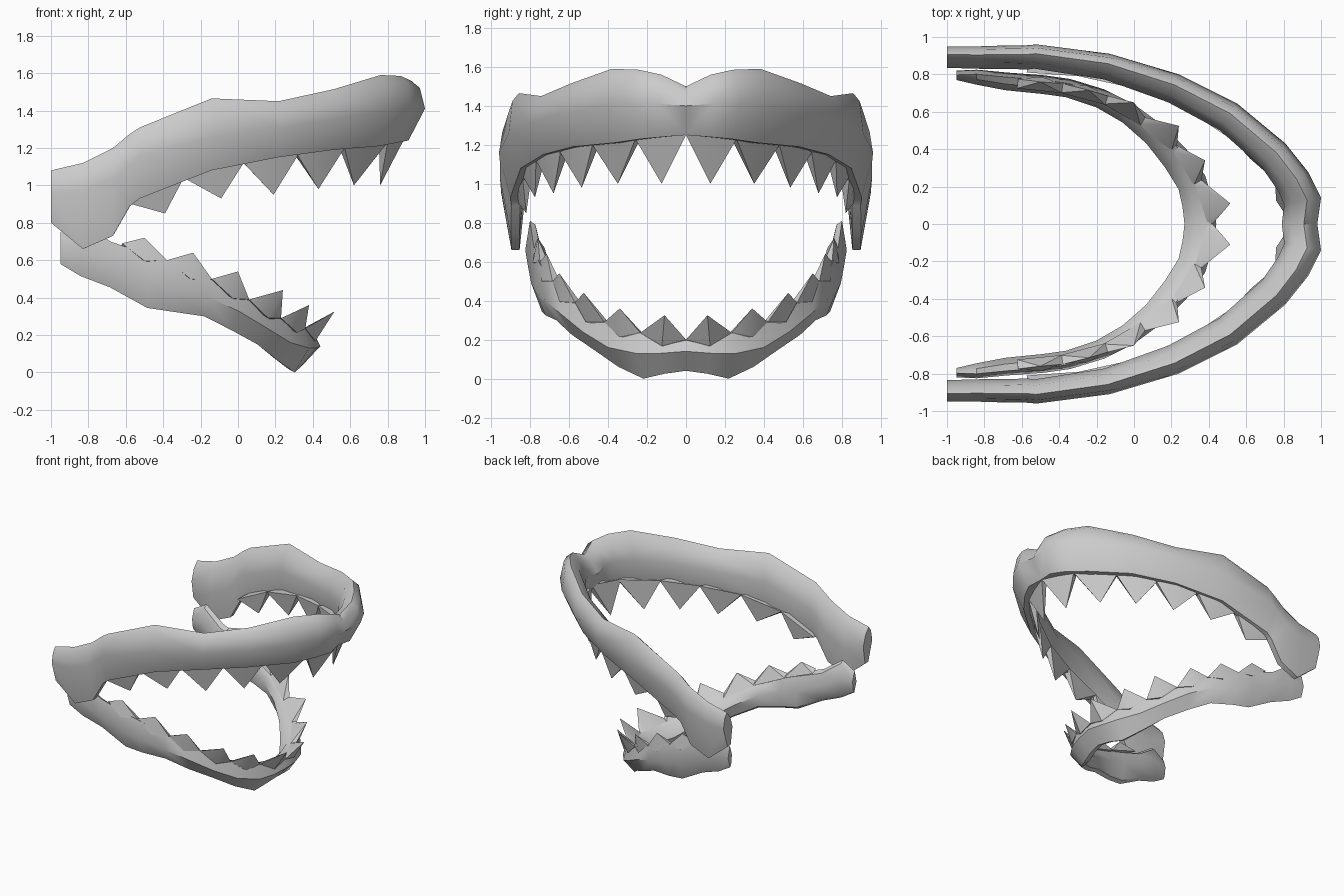
import bpy, bmesh
from mathutils import Vector

if "Cube" in bpy.data.objects:
    bpy.data.objects.remove(bpy.data.objects["Cube"])


def finish(bm, name):
    """Turn half a part into a mirrored, smooth-shaded object."""
    bmesh.ops.recalc_face_normals(bm, faces=bm.faces)
    me = bpy.data.meshes.new(name)
    bm.to_mesh(me)
    bm.free()
    ob = bpy.data.objects.new(name, me)
    bpy.context.collection.objects.link(ob)
    bpy.ops.object.select_all(action='DESELECT')
    bpy.context.view_layer.objects.active = ob
    ob.select_set(True)
    mod = ob.modifiers.new("mirror", 'MIRROR')
    mod.use_axis = (False, True, False)
    bpy.ops.object.modifier_apply(modifier=mod.name)
    bpy.ops.object.shade_smooth_by_angle(angle=0.7)
    return ob


def jaw(name, stations, section):
    """Loft a cross-section along the outer edge of half a jaw."""
    bm = bmesh.new()
    rings = []
    last = len(stations) - 1
    for i, st in enumerate(stations):
        x, y = st[:2]
        a, b = stations[max(i - 1, 0)], stations[min(i + 1, last)]
        t = Vector((b[0] - a[0], b[1] - a[1])).normalized()
        n = Vector((t.y, -t.x))
        if i == 0:
            n = Vector((1, 0))
        if i == last:
            n = Vector((0, 1))
        rings.append([bm.verts.new((x - n.x * d, y - n.y * d, z))
                      for d, z in section(*st[2:])])
    for r, s in zip(rings, rings[1:]):
        for k in range(len(r)):
            j = (k + 1) % len(r)
            bm.faces.new((r[k], r[j], s[j], s[k]))
    bm.faces.new(rings[-1])
    return finish(bm, name)


def teeth(name, valleys, tips, sink, thick):
    """Triangular wedge teeth spanning from valley to valley."""
    bm = bmesh.new()
    for a, b, tip in zip(valleys, valleys[1:], tips):
        a, b = Vector(a), Vector(b)
        d = (b - a).normalized()
        n = Vector((d.y, -d.x, 0)).normalized()
        mid = (a + b) / 2 + n * 0.025 + Vector((0, 0, sink))
        base = [a, mid, b, b - n * thick, a - n * thick]
        base[3].z += sink * 0.4
        base[4].z += sink * 0.4
        for p in base[3:]:
            p.y = max(p.y, 0)
        v = [bm.verts.new(p) for p in base]
        top = bm.verts.new(tip)
        for k in range(5):
            bm.faces.new((v[k], v[(k + 1) % 5], top))
        bm.faces.new(v)
    return finish(bm, name)


# upper jaw: outer x, outer y, top z, bulge z, bottom z, width
upper = [
    (.98, 0, 1.50, 1.40, 1.25, .19), (1.0, .14, 1.56, 1.41, 1.24, .20),
    (.93, .28, 1.585, 1.41, 1.23, .19), (.81, .43, 1.59, 1.40, 1.21, .18),
    (.55, .645, 1.515, 1.36, 1.19, .17), (.24, .80, 1.45, 1.31, 1.15, .16),
    (-.13, .91, 1.465, 1.26, 1.08, .14), (-.52, .96, 1.31, 1.16, .93, .13),
    (-.58, .955, 1.275, 1.11, .89, .13), (-.67, .955, 1.20, 1.03, .73, .125),
    (-.83, .95, 1.12, .97, .66, .12), (-1, .95, 1.08, .96, .80, .115),
]
jaw("upper_jaw", upper, lambda zt, zo, zb, w: [
    (0, zo), (.14 * w, zt - .04), (.38 * w, zt), (.75 * w, zt - .05),
    (w, zb + .5 * (zt - zb)), (.8 * w, zb), (.45 * w, zb)])

# upper teeth
teeth("upper_teeth",
      [(.89, 0, 1.25), (.80, .26, 1.23), (.57, .48, 1.20), (.32, .645, 1.16),
       (.03, .77, 1.12), (-.29, .84, 1.04), (-.57, .86, .90)],
      [(.76, .125, 1.0), (.62, .35, 1.0), (.43, .535, .98), (.19, .68, .95),
       (-.09, .775, .93), (-.39, .82, .85)], .05, .05)

# lower jaw: outer x, outer y, top z, bulge z, bottom z, width
lower = [
    (.44, 0, .20, .14, .04, .17), (.42, .13, .22, .13, .025, .165),
    (.38, .26, .235, .13, 0, .16), (.28, .40, .28, .16, .06, .15),
    (.15, .53, .34, .24, .15, .13), (0, .64, .43, .33, .225, .115),
    (-.16, .72, .51, .40, .30, .105), (-.34, .775, .59, .45, .325, .10),
    (-.48, .795, .63, .49, .345, .10), (-.68, .81, .70, .57, .455, .095),
    (-.84, .825, .81, .66, .515, .08), (-.95, .82, .75, .66, .58, .05),
]
jaw("lower_jaw", lower, lambda zt, zo, zb, w: [
    (0, zo), (.02 + .05 * w, zt), (.65 * w, zt - .02),
    (w, zb + .55 * (zt - zb)), (.8 * w, zb + .02), (.55 * w, zb)])

# lower teeth
teeth("lower_teeth",
      [(.42, 0, .20), (.36, .235, .235), (.23, .42, .29), (.06, .57, .39),
       (-.14, .685, .50), (-.38, .75, .60), (-.62, .775, .69)],
      [(.515, .11, .325), (.38, .34, .36), (.24, .525, .44), (0, .65, .54),
       (-.24, .715, .64), (-.50, .76, .72)], -.05, .05)
